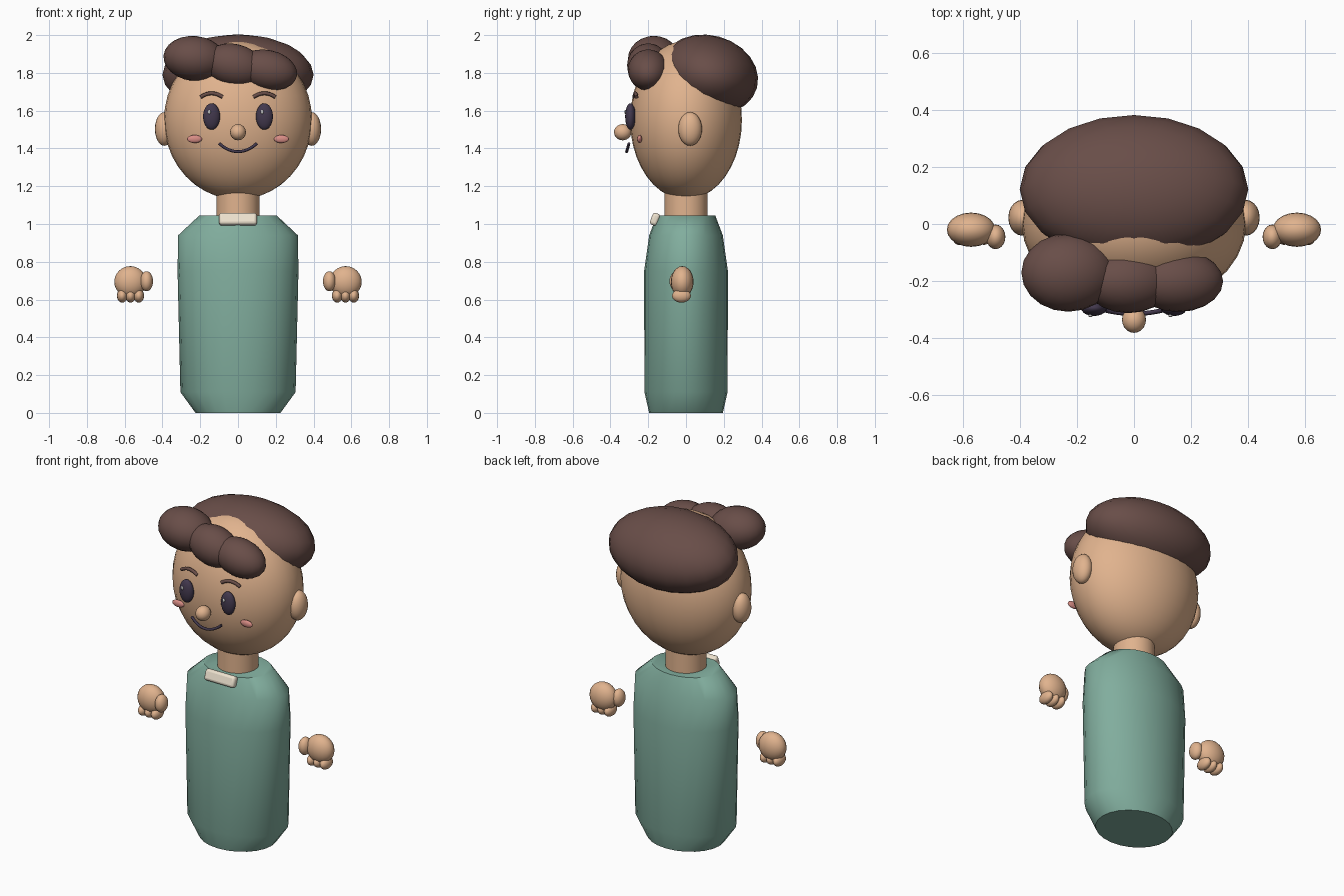
import bpy, bmesh, math
from math import pi, cos, sin, radians

if "Cube" in bpy.data.objects:
    bpy.data.objects.remove(bpy.data.objects["Cube"])


def material(name, rgb):
    m = bpy.data.materials.new(name)
    m.diffuse_color = (*rgb, 1)
    m.use_nodes = True
    m.node_tree.nodes["Principled BSDF"].inputs["Base Color"].default_value = m.diffuse_color
    return m


SKIN = material("skin", (0.75, 0.45, 0.27))
HAIR = material("hair", (0.14, 0.075, 0.065))
SHIRT = material("shirt", (0.22, 0.42, 0.34))
DARK = material("dark", (0.055, 0.04, 0.075))
BLUSH = material("blush", (0.70, 0.27, 0.24))
CREAM = material("cream", (0.85, 0.76, 0.62))
WHITE = material("white", (0.95, 0.95, 0.95))


def finish(o, name, mat, angle=60):
    o.name = name
    o.data.materials.append(mat)
    bpy.ops.object.select_all(action='DESELECT')
    o.select_set(True)
    bpy.context.view_layer.objects.active = o
    bpy.ops.object.shade_smooth_by_angle(angle=radians(angle))
    return o


def ball(name, loc, size, mat, rot=(0, 0, 0), seg=20, rings=12):
    bpy.ops.mesh.primitive_uv_sphere_add(segments=seg, ring_count=rings, radius=1, location=loc,
                                         rotation=[radians(a) for a in rot])
    o = bpy.context.object
    o.scale = size
    return finish(o, name, mat)


def tube(name, pts, radius, mat):
    c = bpy.data.curves.new(name, 'CURVE')
    c.dimensions = '3D'
    c.bevel_depth = radius
    c.bevel_resolution = 2
    c.use_fill_caps = True
    s = c.splines.new('POLY')
    s.points.add(len(pts) - 1)
    for p, co in zip(s.points, pts):
        p.co = (*co, 1)
    o = bpy.data.objects.new(name, c)
    bpy.context.collection.objects.link(o)
    bpy.ops.object.select_all(action='DESELECT')
    o.select_set(True)
    bpy.context.view_layer.objects.active = o
    bpy.ops.object.convert(target='MESH')
    return finish(bpy.context.object, name, mat)


# body: stacked elliptical rings (z, x radius, y radius)
RINGS = [(0, 0.225, 0.195), (0.11, 0.305, 0.22), (0.75, 0.32, 0.222),
         (0.94, 0.317, 0.195), (1.045, 0.205, 0.155)]
N = 24
bm = bmesh.new()
loops = [[bm.verts.new((rx * cos(2 * pi * i / N), ry * sin(2 * pi * i / N), z)) for i in range(N)]
         for z, rx, ry in RINGS]
for a, b in zip(loops, loops[1:]):
    for i in range(N):
        j = (i + 1) % N
        bm.faces.new((a[i], a[j], b[j], b[i]))
bm.faces.new(loops[0][::-1])
bm.faces.new(loops[-1])
mesh = bpy.data.meshes.new("body")
bm.to_mesh(mesh)
bm.free()
body = bpy.data.objects.new("body", mesh)
bpy.context.collection.objects.link(body)
finish(body, "body", SHIRT, 50)

# neck
bpy.ops.mesh.primitive_cylinder_add(vertices=24, radius=0.115, depth=0.17, location=(0, 0, 1.105))
finish(bpy.context.object, "neck", SKIN)

# collar tab
bpy.ops.mesh.primitive_cube_add(size=1, location=(0, -0.164, 1.025), rotation=(radians(-20), 0, 0))
collar = bpy.context.object
collar.scale = (0.2, 0.042, 0.066)
bpy.ops.object.transform_apply(location=False, rotation=False, scale=True)
bev = collar.modifiers.new("bevel", 'BEVEL')
bev.width = 0.015
bev.segments = 3
finish(collar, "collar_tab", CREAM)

# head and nose
ball("head", (0, 0, 1.55), (0.392, 0.296, 0.42), SKIN, seg=32, rings=20)
ball("nose", (0, -0.335, 1.486), (0.042, 0.046, 0.043), SKIN)

# hair cap tilted backwards, with three tufts over the forehead
ball("hair_cap", (0, 0.121, 1.79), (0.40, 0.264, 0.209), HAIR, (-15, 0, 0))
ball("hair_tuft_1", (-0.23, -0.17, 1.876), (0.165, 0.137, 0.119), HAIR, (0, 6, 0))
ball("hair_tuft_2", (-0.02, -0.2, 1.84), (0.16, 0.112, 0.113), HAIR, (0, 14, 0))
ball("hair_tuft_3", (0.155, -0.2, 1.815), (0.16, 0.108, 0.106), HAIR, (0, 12, 0))

# smile
tube("mouth", [(0.1 * t, -0.314 + 0.012 * t * t, 1.383 + 0.043 * t * t)
               for t in [k / 6 - 1 for k in range(13)]], 0.008, DARK)

# paired face parts and hands
for side, s in (("left", -1), ("right", 1)):
    ball("ear_" + side, (s * 0.39, 0.022, 1.503), (0.05, 0.063, 0.089), SKIN)
    ball("eye_" + side, (s * 0.14, -0.294, 1.569), (0.045, 0.028, 0.07), DARK)
    ball("eye_glint_" + side, (s * 0.14 - 0.012, -0.32, 1.593), (0.008, 0.006, 0.011), WHITE, seg=12, rings=8)
    ball("cheek_" + side, (s * 0.23, -0.246, 1.45), (0.04, 0.013, 0.021), BLUSH)
    tube("eyebrow_" + side, [(s * 0.14 + 0.058 * t, -0.268 + s * 0.006 * t, 1.692 - 0.02 * t * t)
                             for t in [k / 4 - 1 for k in range(9)]], 0.01, HAIR)
    ball("palm_" + side, (s * 0.57, -0.02, 0.694), (0.085, 0.06, 0.083), SKIN)
    ball("thumb_" + side, (s * 0.484, -0.045, 0.697), (0.034, 0.043, 0.053), SKIN)
    for k, x in enumerate((0.525, 0.569, 0.613)):
        ball(f"finger_{k + 1}_{side}", (s * x, -0.024, 0.62), (0.028, 0.05, 0.036), SKIN, seg=16, rings=10)
